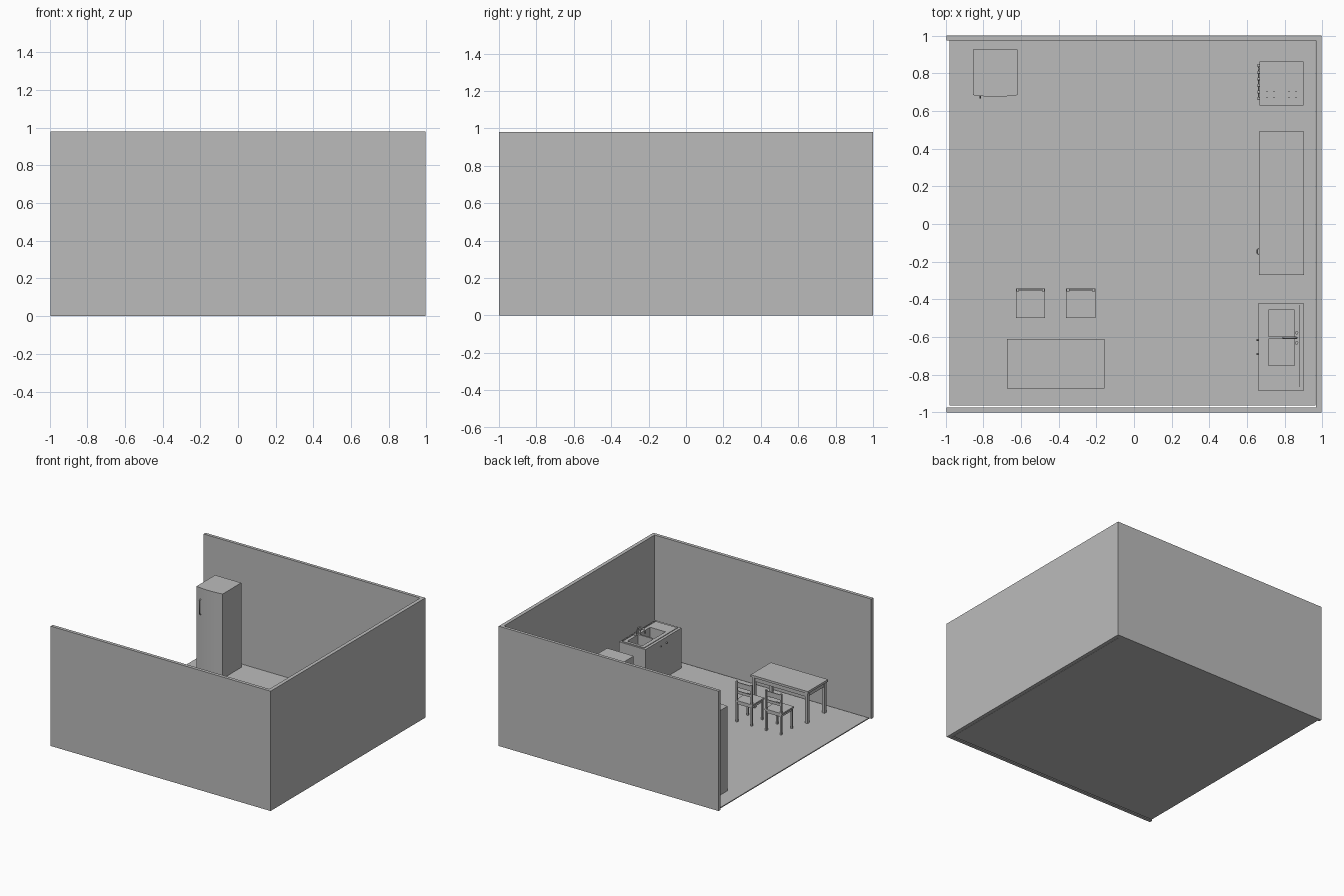
import bpy, bmesh, math
from mathutils import Vector

cube = bpy.data.objects.get("Cube")
if cube:
    bpy.data.objects.remove(cube, do_unlink=True)

grey = bpy.data.materials.new("plain_grey")
grey.use_nodes = True
colour = (0.5, 0.5, 0.5, 1)
grey.diffuse_color = colour
grey.node_tree.nodes["Principled BSDF"].inputs["Base Color"].default_value = colour


def finish(name, bm):
    bmesh.ops.recalc_face_normals(bm, faces=bm.faces)
    mesh = bpy.data.meshes.new(name)
    bm.to_mesh(mesh)
    bm.free()
    mesh.materials.append(grey)
    obj = bpy.data.objects.new(name, mesh)
    bpy.context.collection.objects.link(obj)
    return obj


def add_box(bm, x0, x1, y0, y1, z0, z1):
    verts = bmesh.ops.create_cube(bm, size=1)["verts"]
    for v in verts:
        v.co = Vector((x0 if v.co.x < 0 else x1,
                       y0 if v.co.y < 0 else y1,
                       z0 if v.co.z < 0 else z1))


def boxes(name, *bounds):
    bm = bmesh.new()
    for b in bounds:
        add_box(bm, *b)
    return finish(name, bm)


def prism(name, outline, z0, z1):
    bm = bmesh.new()
    face = bm.faces.new([bm.verts.new((x, y, z0)) for x, y in outline])
    new = bmesh.ops.extrude_face_region(bm, geom=[face])["geom"]
    bmesh.ops.translate(bm, vec=(0, 0, z1 - z0),
                        verts=[v for v in new if isinstance(v, bmesh.types.BMVert)])
    return finish(name, bm)


def cylinder(name, centre, radius, depth, axis="Z", sides=16):
    bm = bmesh.new()
    bmesh.ops.create_cone(bm, cap_ends=True, segments=sides,
                          radius1=radius, radius2=radius, depth=depth)
    direction = {"X": (1, 0, 0), "Y": (0, 1, 0), "Z": (0, 0, 1)}[axis]
    rot = Vector((0, 0, 1)).rotation_difference(Vector(direction))
    for v in bm.verts:
        v.co = rot @ v.co + Vector(centre)
    return finish(name, bm)


def tube(name, points, radius):
    curve = bpy.data.curves.new(name, "CURVE")
    curve.dimensions = "3D"
    curve.bevel_depth = radius
    curve.bevel_resolution = 2
    curve.use_fill_caps = True
    spline = curve.splines.new("POLY")
    spline.points.add(len(points) - 1)
    for p, co in zip(spline.points, points):
        p.co = (*co, 1)
    curve.materials.append(grey)
    obj = bpy.data.objects.new(name, curve)
    bpy.context.collection.objects.link(obj)
    return obj


# Room: floor slab and three walls, open on the -x side
boxes("floor", (-0.98, 0.963, -0.963, 0.98, 0, 0.008))
prism("walls", [(-0.995, -1), (0.995, -1), (0.995, 1), (-0.995, 1),
                (-0.995, 0.975), (0.965, 0.975), (0.965, -0.973), (-0.995, -0.973)],
      0, 0.98)

# Fridge with a gently bowed door and a bar handle
left, right = -0.855, -0.618
boxes("fridge_body", (left, right, 0.7, 0.925, 0.008, 0.7))
steps = 10
bow = [(left + (right - left) * i / steps,
        0.684 - 0.009 * math.sin(math.pi * i / steps)) for i in range(steps + 1)]
prism("fridge_door", bow + [(right, 0.7), (left, 0.7)], 0.008, 0.7)
tube("fridge_handle", [(-0.815, 0.684, 0.48), (-0.815, 0.668, 0.49),
                       (-0.815, 0.668, 0.6), (-0.815, 0.684, 0.61)], 0.004)


# Furniture on four square legs
def legs(x0, x1, y0, y1, top, w):
    return [(x, x + w, y, y + w, 0.008, top)
            for x in (x0, x1 - w) for y in (y0, y1 - w)]


# Dining table
tx0, tx1, ty0, ty1 = -0.675, -0.157, -0.872, -0.61
boxes("table_top", (tx0, tx1, ty0, ty1, 0.258, 0.276))
boxes("table_legs", *legs(tx0 + .008, tx1 - .008, ty0 + .008, ty1 - .008, 0.26, 0.024))
boxes("table_apron", *[(tx0 + .03, tx1 - .03, y, y + .01, 0.222, 0.26)
                       for y in (ty0 + .015, ty1 - .025)],
      *[(x, x + .01, ty0 + .03, ty1 - .03, 0.222, 0.26)
        for x in (tx0 + .015, tx1 - .025)])

# Two chairs facing the table
for side, x0 in (("left", -0.36), ("right", -0.627)):
    x1, y0, y1 = x0 + 0.155, -0.5, -0.343
    boxes(side + "_chair_seat", (x0, x1, y0, y1, 0.172, 0.184))
    boxes(side + "_chair_legs", *legs(x0 + .004, x1 - .004, y0 + .004, y1, 0.174, 0.014))
    boxes(side + "_chair_apron",
          (x0 + .01, x1 - .01, y0 + .008, y0 + .014, 0.152, 0.174),
          (x0 + .01, x1 - .01, y1 - .012, y1 - .006, 0.152, 0.174),
          (x0 + .008, x0 + .014, y0 + .01, y1 - .01, 0.152, 0.174),
          (x1 - .014, x1 - .008, y0 + .01, y1 - .01, 0.152, 0.174))
    boxes(side + "_chair_back_posts",
          *[(x, x + .014, y1 - .014, y1, 0.174, 0.34) for x in (x0 + .003, x1 - .017)])
    boxes(side + "_chair_back_slats",
          *[(x0 + .01, x1 - .01, y1 - .011, y1 - .003, z, z + h)
            for z, h in ((0.29, 0.042), (0.24, 0.022))])

# Worktop cabinet with a side handle
boxes("counter", (0.662, 0.903, -0.27, 0.49, 0.008, 0.34))
tube("counter_handle", [(0.662, -0.162, 0.29), (0.654, -0.155, 0.29),
                        (0.654, -0.137, 0.29), (0.662, -0.13, 0.29)], 0.003)

# Sink cabinet with two basins cut through the steel plate
sink = boxes("sink_cabinet", (0.66, 0.9, -0.885, -0.42, 0.008, 0.335))
plate = boxes("sink_plate", (0.682, 0.882, -0.862, -0.433, 0.33, 0.34))
cutter = boxes("basin_cutter", (0.713, 0.851, -0.598, -0.456, 0.25, 0.4),
               (0.713, 0.851, -0.752, -0.61, 0.25, 0.4))
cutter.hide_render = True
cutter.display_type = "WIRE"
for obj in (sink, plate):
    mod = obj.modifiers.new("basins", "BOOLEAN")
    mod.operation = "DIFFERENCE"
    mod.object = cutter
bpy.context.view_layer.update()
graph = bpy.context.evaluated_depsgraph_get()
for obj in (sink, plate):
    cut = bpy.data.meshes.new_from_object(obj.evaluated_get(graph))
    obj.modifiers.clear()
    obj.data = cut
bpy.data.objects.remove(cutter, do_unlink=True)
boxes("sink_back_lip", (0.876, 0.882, -0.862, -0.433, 0.338, 0.345))
for y in (-0.527, -0.681):
    cylinder("basin_drain", (0.782, y, 0.252), 0.012, 0.004)
for y in (-0.615, -0.69):
    cylinder("sink_door_knob", (0.656, y, 0.29), 0.006, 0.012, "X", 10)

# Arched tap with two turning knobs
arch = [(0.828 + 0.034 * math.cos(a), -0.604, 0.375 + 0.026 * math.sin(a))
        for a in [math.pi * i / 10 for i in range(11)]]
tube("tap_spout", [(0.862, -0.604, 0.34)] + arch + [(0.794, -0.604, 0.362)], 0.006)
for y in (-0.577, -0.631):
    cylinder("tap_knob", (0.863, y, 0.35), 0.009, 0.024, sides=12)

# Stove with two gas burners and a row of control knobs
boxes("stove", (0.666, 0.9, 0.63, 0.862, 0.008, 0.34))
for x in (0.724, 0.841):
    cylinder("burner", (x, 0.688, 0.343), 0.011, 0.008)
    boxes("burner_supports",
          *[(x + dx - .003, x + dx + .003, 0.688 + dy - .003, 0.688 + dy + .003, 0.338, 0.348)
            for dx in (-.018, .018) for dy in (-.016, .016)])
for i in range(6):
    cylinder("stove_knob", (0.661, 0.665 + 0.035 * i, 0.315), 0.008, 0.012, "X", 12)
boxes("oven_handle", (0.658, 0.664, 0.66, 0.832, 0.27, 0.278),
      (0.66, 0.667, 0.665, 0.672, 0.27, 0.278), (0.66, 0.667, 0.82, 0.827, 0.27, 0.278))
